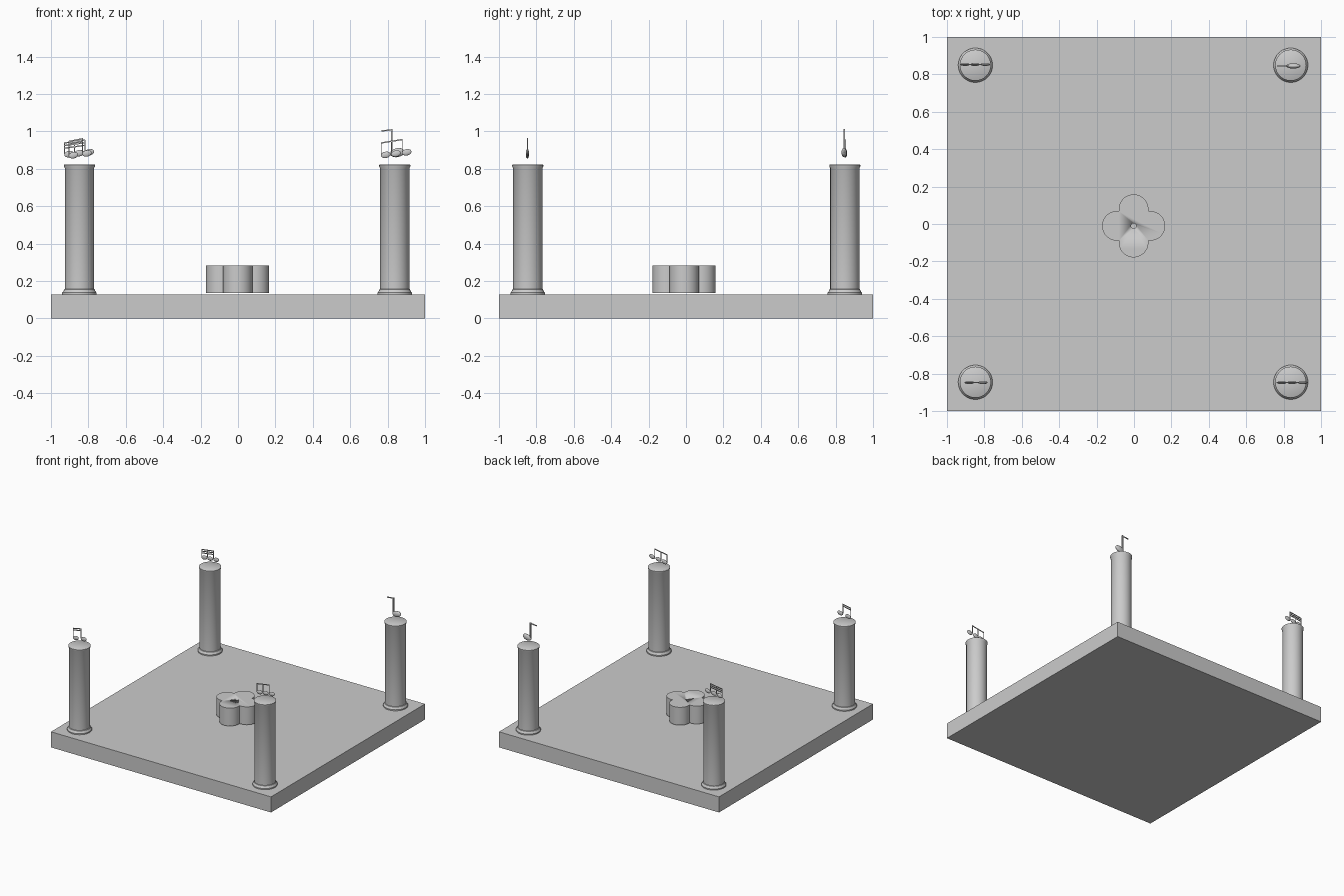
import bpy, bmesh
from math import pi, sin, cos, atan2, hypot, radians
from mathutils import Matrix

if "Cube" in bpy.data.objects:
    bpy.data.objects.remove(bpy.data.objects["Cube"])


def finish(bm, name, smooth=True):
    bmesh.ops.recalc_face_normals(bm, faces=bm.faces[:])
    me = bpy.data.meshes.new(name)
    bm.to_mesh(me)
    bm.free()
    ob = bpy.data.objects.new(name, me)
    bpy.context.collection.objects.link(ob)
    if smooth:
        bpy.ops.object.select_all(action='DESELECT')
        ob.select_set(True)
        bpy.context.view_layer.objects.active = ob
        bpy.ops.object.shade_smooth_by_angle(angle=radians(35))
    return ob


def add_box(bm, loc, size, tilt=0.0):
    m = (Matrix.Translation(loc) @ Matrix.Rotation(-tilt, 4, 'Y')
         @ Matrix.Diagonal((*size, 1)))
    bmesh.ops.create_cube(bm, size=1, matrix=m)


def lathe(name, profile, loc, seg=48):
    bm = bmesh.new()
    rings = [[bm.verts.new((loc[0] + r * cos(2 * pi * i / seg),
                            loc[1] + r * sin(2 * pi * i / seg), z))
              for i in range(seg)] for r, z in profile]
    for a, b in zip(rings, rings[1:]):
        for i in range(seg):
            j = (i + 1) % seg
            bm.faces.new((a[i], a[j], b[j], b[i]))
    bm.faces.new(rings[0])
    bm.faces.new(rings[-1])
    return finish(bm, name)


def add_head(bm, x, y, z, w, h, d):
    m = (Matrix.Translation((x, y, z)) @ Matrix.Rotation(radians(-12), 4, 'Y')
         @ Matrix.Diagonal((w / 2, d / 2, h / 2, 1)))
    bmesh.ops.create_uvsphere(bm, u_segments=20, v_segments=12, radius=1, matrix=m)


def beamed_notes(name, y, heads, beam_z, beams):
    """Heads [(x, z)...], each with a stem on its left side, joined by tilted beams."""
    bm = bmesh.new()
    off = 0.024
    x0, x1 = heads[0][0] - off, heads[-1][0] - off
    z0, z1 = beam_z
    for x, z in heads:
        add_head(bm, x, y, z, 0.052, 0.034, 0.016)
        top = z0 + (z1 - z0) * (x - off - x0) / (x1 - x0)
        add_box(bm, (x - off, y, (z + top) / 2), (0.005, 0.004, top - z))
    for k in range(beams):
        dz = -0.014 * k
        add_box(bm, ((x0 + x1) / 2, y, (z0 + z1) / 2 + dz),
                (hypot(x1 - x0, z1 - z0) + 0.005, 0.004, 0.007), atan2(z1 - z0, x1 - x0))
    return finish(bm, name)


# Base slab
bm = bmesh.new()
add_box(bm, (0, 0, 0.064), (2, 2, 0.128))
finish(bm, "base_slab", smooth=False)

# Corner columns with flared foot and small top lip
profile = [(0.092, 0.126), (0.092, 0.137), (0.084, 0.147), (0.082, 0.155),
           (0.078, 0.157), (0.078, 0.803), (0.083, 0.812), (0.083, 0.821),
           (0.080, 0.823)]
for side, x in (("left", -0.848), ("right", 0.838)):
    for end, y in (("front", -0.846), ("back", 0.849)):
        lathe(f"{end}_{side}_column", profile, (x, y))

# Four-lobed centre block
bm = bmesh.new()
c, r, n = 0.0895, 0.079, 24
outline = []
for k in range(4):
    for i in range(n):
        t = radians(-98.2 + 196.4 * i / n)
        px, py = c + r * cos(t), r * sin(t)
        a = k * pi / 2
        outline.append(bm.verts.new((px * cos(a) - py * sin(a) - 0.002,
                                     px * sin(a) + py * cos(a) - 0.010, 0.135)))
face = bm.faces.new(outline)
ext = bmesh.ops.extrude_face_region(bm, geom=[face])
for v in (g for g in ext["geom"] if isinstance(g, bmesh.types.BMVert)):
    v.co.z = 0.282
clover = finish(bm, "clover_block")

# Small hole through the block
cutter = lathe("hole_cutter", [(0.014, 0.1), (0.014, 0.32)], (-0.002, -0.010), 16)
cutter.hide_render = True
cutter.hide_viewport = True
mod = clover.modifiers.new("hole", 'BOOLEAN')
mod.operation = 'DIFFERENCE'
mod.solver = 'EXACT'
mod.object = cutter

# Beamed note groups
beamed_notes("back_left_notes", 0.853,
             [(-0.903, 0.878), (-0.85, 0.883), (-0.795, 0.888)], (0.938, 0.953), 3)
beamed_notes("front_left_notes", -0.848,
             [(-0.88, 0.872), (-0.808, 0.882)], (0.946, 0.960), 2)
beamed_notes("front_right_notes", -0.848,
             [(0.79, 0.874), (0.845, 0.881), (0.902, 0.888)], (0.938, 0.956), 1)

# Single note with flag
bm = bmesh.new()
add_head(bm, 0.852, 0.845, 0.886, 0.078, 0.048, 0.028)
add_box(bm, (0.822, 0.845, 0.947), (0.009, 0.008, 0.132))
add_box(bm, (0.794, 0.845, 1.005), (0.056, 0.006, 0.007), radians(6))
finish(bm, "back_right_note")
